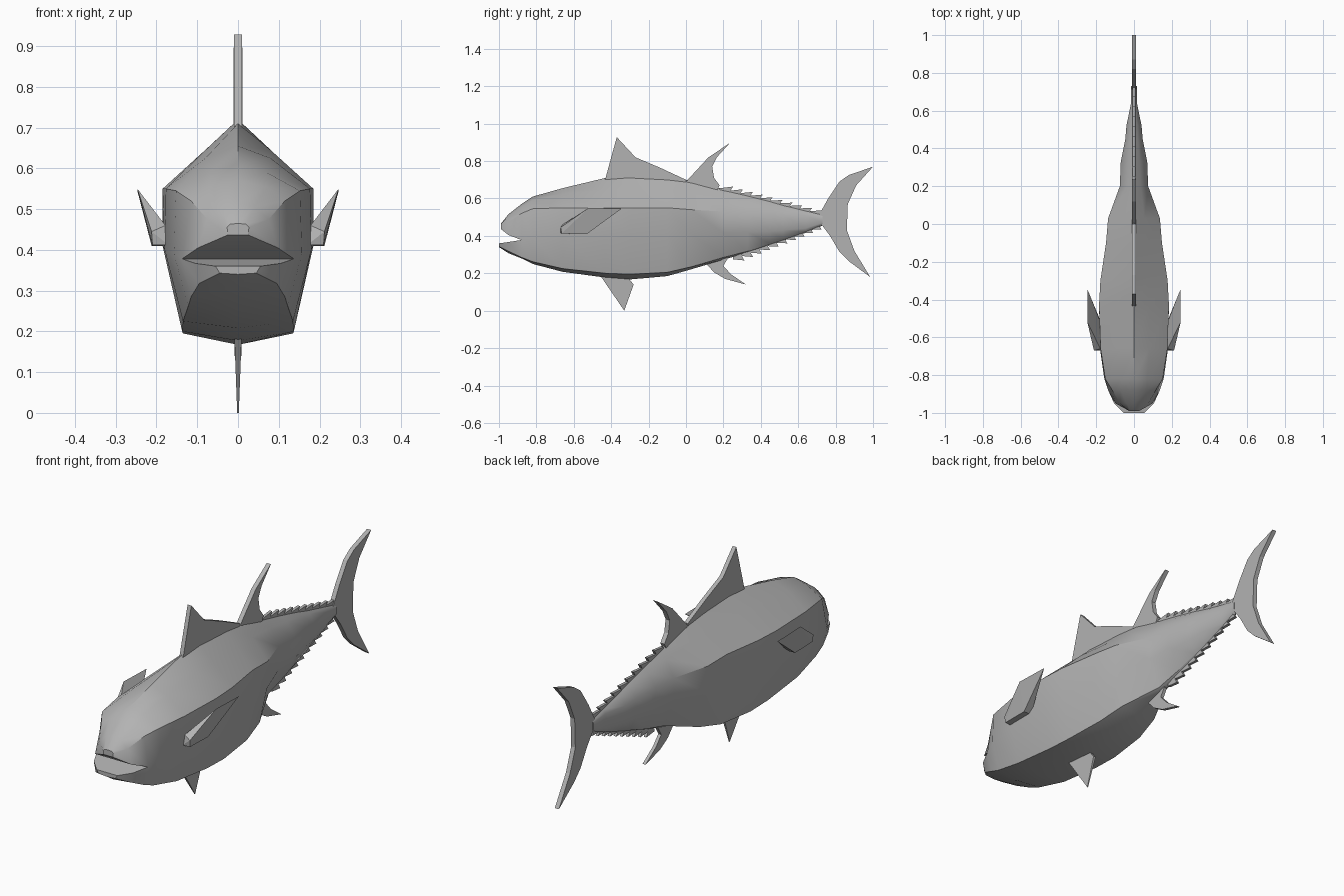
import bpy, bmesh, math

if "Cube" in bpy.data.objects:
    bpy.data.objects.remove(bpy.data.objects["Cube"])

grey = bpy.data.materials.new("fish grey")
grey.diffuse_color = (0.45, 0.45, 0.45, 1)
grey.use_nodes = True
grey.node_tree.nodes["Principled BSDF"].inputs["Base Color"].default_value = grey.diffuse_color


def finish(name, bm, smooth=None):
    bmesh.ops.recalc_face_normals(bm, faces=bm.faces[:])
    me = bpy.data.meshes.new(name)
    bm.to_mesh(me)
    bm.free()
    me.materials.append(grey)
    ob = bpy.data.objects.new(name, me)
    bpy.context.collection.objects.link(ob)
    if smooth:
        bpy.ops.object.select_all(action='DESELECT')
        ob.select_set(True)
        bpy.context.view_layer.objects.active = ob
        bpy.ops.object.shade_smooth_by_angle(angle=math.radians(smooth))
    return ob


def ring(y, half):
    """Closed ring from a half outline (x, z); points on x = 0 are not doubled."""
    pts = [(x, y, z) for x, z in half]
    return pts + [(-x, y, z) for x, z in reversed(half) if x > 0]


def loft(bm, rings, cap_start=False, cap_end=False):
    rows = [[bm.verts.new(p) for p in r] for r in rings]
    for a, b in zip(rows, rows[1:]):
        n = len(a)
        for i in range(n):
            j = (i + 1) % n
            bm.faces.new((a[i], a[j], b[j], b[i]))
    if cap_start:
        bm.faces.new(rows[0])
    if cap_end:
        bm.faces.new(rows[-1])


def plate(name, outline, t):
    """Flat fin in the centre plane, outline in (y, z), half thickness t."""
    bm = bmesh.new()
    loft(bm, [[(s * t, y, z) for y, z in outline] for s in (-1, 1)], True, True)
    return finish(name, bm)


# Body sections: y, top z, shoulder, upper side, mid side, belly corner, belly z
sections = [
    (-.88, .57, (.07, .555), (.115, .52), (.137, .378), (.115, .285), .28),
    (-.82, .61, (.07, .59), (.152, .545), (.157, .39), (.122, .262), .25),
    (-.66, .655, (.08, .625), (.177, .55), (.18, .40), (.135, .225), .208),
    (-.43, .71, (.08, .645), (.185, .55), (.185, .41), (.137, .20), .177),
    (-.30, .72, (.075, .65), (.178, .55), (.178, .41), (.135, .195), .167),
    (-.10, .71, (.065, .64), (.148, .55), (.148, .41), (.118, .205), .185),
    (.03, .695, (.055, .635), (.137, .54), (.134, .41), (.095, .235), .222),
    (.20, .65, (.035, .61), (.075, .53), (.075, .415), (.02, .285), .272),
    (.33, .62, (.03, .59), (.07, .53), (.068, .42), (.015, .318), .312),
    (.45, .59, (.02, .57), (.046, .52), (.045, .425), (.012, .358), .350),
    (.52, .57, (.018, .55), (.04, .51), (.04, .43), (.010, .38), .374),
    (.64, .54, (.010, .53), (.016, .51), (.016, .44), (.008, .422), .416),
    (.73, .515, (.008, .51), (.016, .50), (.016, .47), (.008, .46), .455),
]
bm = bmesh.new()
loft(bm, [ring(y, [(0, t), a, b, m, d, (0, e)]) for y, t, a, b, m, d, e in sections],
     cap_end=True)

# Upper head, ending in the blunt snout
y, t, a, b, m, d, e = sections[0]
loft(bm, [ring(-.99, [(0, .465), (.02, .463), (.027, .455), (.024, .437)]),
          ring(-.95, [(0, .515), (.04, .505), (.075, .475), (.098, .405)]),
          ring(y, [(0, t), a, b, m])], cap_start=True)
# Lower jaw, leaving an open mouth
loft(bm, [ring(-1.0, [(.055, .36), (.045, .343), (0, .34)]),
          ring(-.95, [(.105, .367), (.095, .318), (0, .308)]),
          ring(y, [m, d, (0, e)])], cap_start=True)
bmesh.ops.remove_doubles(bm, verts=bm.verts[:], dist=0.0005)
finish("body", bm, 32)

# Centre fins
plate("front_dorsal_fin", [(-.44, .69), (-.43, .71), (-.40, .82), (-.37, .928),
                           (-.27, .82), (-.14, .765), (0, .70), (0, .67)], .01)
plate("rear_dorsal_fin", [(0, .69), (.06, .755), (.12, .82), (.235, .897), (.165, .82),
                          (.14, .77), (.15, .71), (.18, .67), (.16, .63)], .011)
plate("anal_fin", [(.10, .26), (.15, .205), (.21, .17), (.32, .14), (.24, .195),
                   (.20, .24), (.23, .29), (.16, .31)], .008)
plate("tail_fin", [(.71, .51), (.76, .60), (.82, .69), (.87, .725), (1, .77), (.91, .67),
                   (.865, .57), (.86, .43), (.90, .32), (.985, .18), (.87, .265),
                   (.82, .315), (.77, .40), (.71, .48)], .011)

# Belly fin, tapering towards its tip
bm = bmesh.new()
loft(bm, [[(s * t, y, z) for y, z, t in
           ((-.46, .19, .009), (-.33, 0, .002), (-.28, .14, .006), (-.32, .19, .009))]
          for s in (-1, 1)], True, True)
finish("belly_fin", bm)


# Rows of small saw-tooth finlets
def finlets(name, start, end, count, height):
    bm = bmesh.new()
    dy, dz = (end[0] - start[0]) / count, (end[1] - start[1]) / count
    for i in range(count):
        y, z = start[0] + dy * i, start[1] + dz * i
        h = height * (1 - .35 * i / count)
        tri = [(y, z - h * .5), (y, z), (y + dy * 1.35, z + dz + h),
               (y + dy * .95, z + dz - h * .5)]
        loft(bm, [[(s * .007, *p) for p in tri] for s in (-1, 1)], True, True)
    finish(name, bm)


finlets("upper_finlets", (.18, .655), (.71, .52), 10, .022)
finlets("lower_finlets", (.25, .275), (.71, .45), 10, -.024)

# Side fins: a stubby root with a swept blade
for side, label in ((1, "right"), (-1, "left")):
    bm = bmesh.new()
    pts = [(.212, -.67, .445), (.247, -.52, .55), (.247, -.345, .545), (.212, -.53, .41),
           (.17, -.67, .412), (.17, -.53, .41), (.178, -.66, .46), (.178, -.52, .455),
           (.21, -.665, .412)]
    vs = [bm.verts.new((side * x, y, z)) for x, y, z in pts]
    bmesh.ops.convex_hull(bm, input=vs)
    finish(label + "_side_fin", bm)
